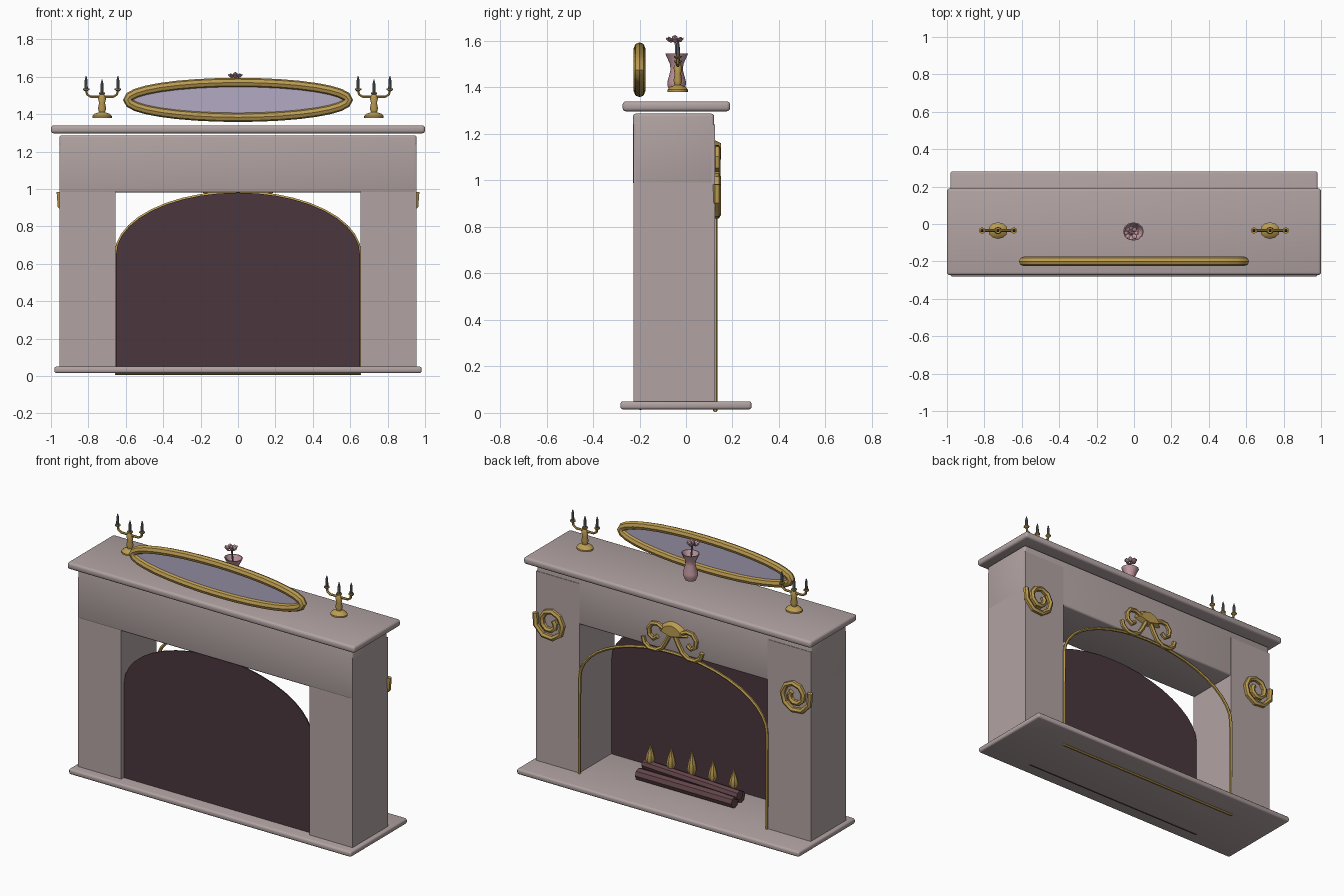
import bpy, bmesh, math
from mathutils import Vector, Matrix

if "Cube" in bpy.data.objects:
    bpy.data.objects.remove(bpy.data.objects["Cube"])


def mat(name, rgb):
    m = bpy.data.materials.new(name)
    m.diffuse_color = (*[(c / 255) ** 2.2 for c in rgb], 1)
    m.use_nodes = True
    m.node_tree.nodes["Principled BSDF"].inputs["Base Color"].default_value = m.diffuse_color
    return m


STONE = mat("pinkish stone", (176, 162, 161))
DARK = mat("dark fireback", (76, 58, 65))
GOLD = mat("gold", (186, 154, 82))
GLASS = mat("lavender glass", (178, 170, 196))
WOOD = mat("brown wood", (100, 72, 77))
CANDLE = mat("grey wax", (108, 110, 114))
PINK = mat("pink china", (194, 152, 160))


def finish(name, bm, material, smooth=None):
    bmesh.ops.recalc_face_normals(bm, faces=bm.faces)
    me = bpy.data.meshes.new(name)
    bm.to_mesh(me)
    bm.free()
    ob = bpy.data.objects.new(name, me)
    bpy.context.collection.objects.link(ob)
    me.materials.append(material)
    if smooth:
        bpy.ops.object.select_all(action='DESELECT')
        ob.select_set(True)
        bpy.context.view_layer.objects.active = ob
        bpy.ops.object.shade_smooth_by_angle(angle=math.radians(smooth))
    return ob


def slab(name, lo, hi, material, bevel=0.0):
    lo, hi = Vector(lo), Vector(hi)
    bm = bmesh.new()
    bmesh.ops.create_cube(bm, size=1, matrix=Matrix.Translation((lo + hi) / 2)
                          @ Matrix.Diagonal((*(hi - lo), 1)))
    if bevel:
        bmesh.ops.bevel(bm, geom=bm.edges[:], offset=bevel, segments=3, profile=0.5, affect='EDGES')
    return finish(name, bm, material, 40)


def lathe(name, profile, centre, material, sides=12, sy=1.0, smooth=40):
    """Revolve (radius, z) points around a vertical axis."""
    bm = bmesh.new()
    rings = []
    for r, z in profile:
        rings.append([bm.verts.new((centre[0] + r * math.cos(t), centre[1] + sy * r * math.sin(t), z))
                      for t in (2 * math.pi * i / sides for i in range(sides))])
    for a, b in zip(rings, rings[1:]):
        for i in range(sides):
            j = (i + 1) % sides
            bm.faces.new((a[i], a[j], b[j], b[i]))
    bm.faces.new(rings[0])
    bm.faces.new(rings[-1])
    return finish(name, bm, material, smooth)


def tube(name, pts, radius, material, closed=False, res=1):
    cu = bpy.data.curves.new(name, 'CURVE')
    cu.dimensions = '3D'
    cu.bevel_depth = radius
    cu.bevel_resolution = res
    cu.use_fill_caps = True
    sp = cu.splines.new('POLY')
    sp.points.add(len(pts) - 1)
    for p, co in zip(sp.points, pts):
        p.co = (*co, 1)
    sp.use_cyclic_u = closed
    ob = bpy.data.objects.new(name, cu)
    bpy.context.collection.objects.link(ob)
    cu.materials.append(material)
    bpy.ops.object.select_all(action='DESELECT')
    ob.select_set(True)
    bpy.context.view_layer.objects.active = ob
    bpy.ops.object.convert(target='MESH')
    bpy.ops.object.shade_smooth_by_angle(angle=math.radians(35))
    return ob


# Stone surround
slab("hearth_base", (-.982, -.282, .015), (.982, .282, .05), STONE, .012)
slab("mantel_shelf", (-1, -.273, 1.297), (1, .19, 1.34), STONE, .015)
slab("lintel", (-.955, -.228, .98), (.955, .121, 1.287), STONE, .012)
for s in (-1, 1):
    xs = sorted((s * .655, s * .955))
    slab("pillar", (xs[0], -.226, .045), (xs[1], .124, 1.24), STONE)


# Arch outline shared by fireback and trim
def arch(y, bottom, a=.652, b=.33, z0=.65, n=20):
    pts = [(a, y, bottom)]
    pts += [(a * math.cos(t), y, z0 + b * math.sin(t)) for t in (math.pi * i / n for i in range(n + 1))]
    return pts + [(-a, y, bottom)]


bm = bmesh.new()
face = bm.faces.new([bm.verts.new(p) for p in arch(-.20, .013)])
ext = bmesh.ops.extrude_face_region(bm, geom=[face])
bmesh.ops.translate(bm, vec=(0, .008, 0), verts=[v for v in ext["geom"] if isinstance(v, bmesh.types.BMVert)])
finish("fireback", bm, DARK)
tube("arch_trim", arch(.126, .01), .010, GOLD, closed=True)

# Pillar scrolls
for s in (-1, 1):
    pts = []
    for i in range(16):
        t = .35 - i * math.tau / 9
        r = .112 - i * .0055
        pts.append((s * (.85 + r * math.cos(t)), .133, .945 + r * math.sin(t)))
    tube("pillar_scroll", pts, .017, GOLD)

# Shell crest with curls over the arch
shell = [(-.125, 1.10), (-.10, 1.14), (-.05, 1.165), (0, 1.175), (.05, 1.165), (.10, 1.14),
         (.125, 1.10), (.06, 1.085), (0, 1.075), (-.06, 1.085)]
bm = bmesh.new()
rim = [bm.verts.new((x * .8, .12, z)) for x, z in shell]
mid = [bm.verts.new((x * .55, .15, 1.125 + (z - 1.125) * .7)) for x, z in shell]
for i in range(len(rim)):
    j = (i + 1) % len(rim)
    bm.faces.new((rim[i], rim[j], mid[j], mid[i]))
bm.faces.new(rim)
bm.faces.new(mid)
finish("crest_shell", bm, GOLD, 30)
LOWER = [(.02, 1.09), (.045, 1.04), (.07, 1.0), (.11, .975), (.16, .975), (.195, 1.0), (.205, 1.035)]
UPPER = [(.06, 1.12), (.10, 1.14), (.14, 1.135), (.165, 1.10), (.16, 1.06), (.13, 1.04), (.105, 1.06)]
for s in (-1, 1):
    for name, path in (("crest_lower_curl", LOWER), ("crest_upper_curl", UPPER)):
        tube(name, [(s * x, .134, z) for x, z in path], .014, GOLD)

# Oval mirror
oval = [(math.cos(t), math.sin(t)) for t in (math.tau * i / 32 for i in range(32))]
tube("mirror_frame", [(.59 * c, -.20, 1.476 + .093 * s) for c, s in oval], .025, GOLD, closed=True, res=2)
bm = bmesh.new()
face = bm.faces.new([bm.verts.new((.59 * c, -.203, 1.476 + .093 * s)) for c, s in oval])
ext = bmesh.ops.extrude_face_region(bm, geom=[face])
bmesh.ops.translate(bm, vec=(0, .006, 0), verts=[v for v in ext["geom"] if isinstance(v, bmesh.types.BMVert)])
finish("mirror_glass", bm, GLASS)

# Candelabras
CY = -.035
for s in (-1, 1):
    cx = s * .727
    lathe("candelabra_stem", [(.052, 1.38), (.052, 1.39), (.038, 1.403), (.016, 1.41), (.022, 1.43),
                              (.016, 1.46), (.022, 1.485), (.012, 1.505), (.014, 1.51)],
          (cx, CY), GOLD, 12, .85)
    tube("candelabra_arms", [(cx + x, CY, z) for x, z in
                             ((-.085, 1.53), (-.08, 1.505), (-.06, 1.493), (0, 1.493),
                              (.06, 1.493), (.08, 1.505), (.085, 1.53))], .007, GOLD)
    for dx, z in ((-.085, 1.53), (0, 1.51), (.085, 1.53)):
        lathe("candle_cup", [(.007, z - .008), (.017, z), (.017, z + .006)], (cx + dx, CY), GOLD, 8)
        lathe("candle", [(.009, z + .004), (.008, z + .05), (.002, z + .074)], (cx + dx, CY), CANDLE, 8)

# Vase and blossom
lathe("vase", [(.033, 1.38), (.044, 1.405), (.045, 1.425), (.03, 1.475), (.033, 1.50), (.056, 1.546),
               (.050, 1.546), (.026, 1.50)], (-.003, -.04), PINK, 12, .88)
tube("flower_stem", [(-.005, -.04, 1.49), (-.012, -.045, 1.60)], .005, CANDLE, res=0)
bm = bmesh.new()
for i in range(8):
    t = math.tau * i / 8
    rot = Matrix.Rotation(t, 4, 'Z') @ Matrix.Translation((.026, 0, .004 * (i % 2))) \
        @ Matrix.Rotation(math.radians(-35), 4, 'Y') @ Matrix.Diagonal((.018, .014, .006, 1))
    bmesh.ops.create_icosphere(bm, subdivisions=1, radius=1, matrix=Matrix.Translation((-.015, -.048, 1.603)) @ rot)
bmesh.ops.create_icosphere(bm, subdivisions=1, radius=.014, matrix=Matrix.Translation((-.015, -.048, 1.612)))
finish("blossom", bm, PINK)


# Logs and flames
def log(a, b, r):
    a, b = Vector(a), Vector(b)
    d = b - a
    bm = bmesh.new()
    bmesh.ops.create_cone(bm, cap_ends=True, segments=8, radius1=r, radius2=r, depth=d.length,
                          matrix=Matrix.Translation((a + b) / 2) @ d.to_track_quat('Z', 'Y').to_matrix().to_4x4())
    finish("log", bm, WOOD)


log((-.34, .0, .085), (.33, .0, .085), .036)
log((-.33, -.08, .085), (.34, -.08, .085), .036)
log((-.36, -.02, .125), (.33, -.06, .125), .03)
for i in range(-2, 3):
    h = .17 - .02 * abs(i)
    lathe("flame", [(.006, .12), (.03, .12 + h * .35), (.022, .12 + h * .6), (.001, .13 + h)],
          (i * .145, -.06), GOLD, 8)
